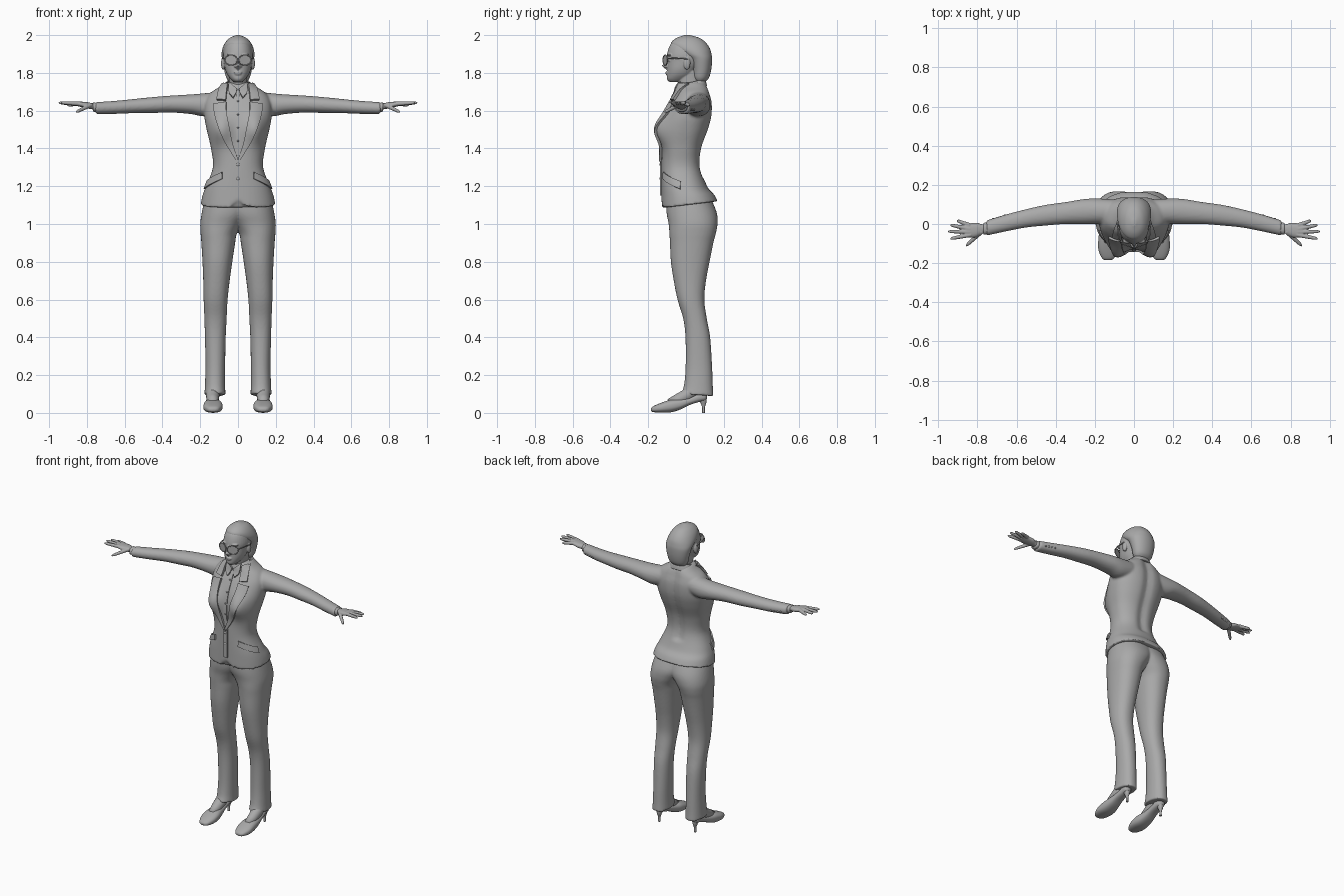
import bpy, bmesh, math
from mathutils import Vector
from mathutils.bvhtree import BVHTree

if "Cube" in bpy.data.objects:
    bpy.data.objects.remove(bpy.data.objects["Cube"])

GREY = (0.4, 0.4, 0.4, 1)
mat = bpy.data.materials.new("plain grey")
mat.use_nodes = True
mat.diffuse_color = GREY
mat.node_tree.nodes["Principled BSDF"].inputs["Base Color"].default_value = GREY


def add(name, bm):
    """Turn a bmesh into a smooth grey object."""
    bmesh.ops.recalc_face_normals(bm, faces=bm.faces)
    me = bpy.data.meshes.new(name)
    bm.to_mesh(me)
    bm.free()
    me.materials.append(mat)
    me.shade_smooth()
    ob = bpy.data.objects.new(name, me)
    bpy.context.collection.objects.link(ob)
    return ob


def bake(ob):
    """Apply all modifiers of an object."""
    bpy.context.view_layer.update()
    dg = bpy.context.evaluated_depsgraph_get()
    me = bpy.data.meshes.new_from_object(ob.evaluated_get(dg))
    ob.modifiers.clear()
    ob.data = me
    me.materials.clear()
    me.materials.append(mat)
    me.shade_smooth()
    return ob


def mirror(ob):
    ob.modifiers.new("mirror", "MIRROR").use_mirror_merge = False
    return bake(ob)


def spline(rows, t):
    i = min(int(t), len(rows) - 2)
    f = t - i
    a, b, c, d = (rows[max(0, min(len(rows) - 1, i + k))] for k in (-1, 0, 1, 2))
    return [q + f / 2 * (r - p + f * (2*p - 5*q + 4*r - s + f * (3*(q - r) + s - p)))
            for p, q, r, s in zip(a, b, c, d)]


def loft(bm, axis, rows, power=2.3, seg=40, steps=5, caps=True):
    """Skin rounded sections; each row is position, then low and high of both cross axes."""
    u, v = [k for k in range(3) if k != axis]
    rings = []
    for n in range((len(rows) - 1) * steps + 1):
        p, a0, a1, b0, b1 = spline(rows, n / steps)
        ring = []
        for k in range(seg):
            ang = math.tau * k / seg
            c, s = math.cos(ang), math.sin(ang)
            co = [p, p, p]
            co[u] = (a0 + a1) / 2 + (a1 - a0) / 2 * math.copysign(abs(c) ** (2 / power), c)
            co[v] = (b0 + b1) / 2 + (b1 - b0) / 2 * math.copysign(abs(s) ** (2 / power), s)
            ring.append(bm.verts.new(co))
        rings.append(ring)
    for r, q in zip(rings, rings[1:]):
        for k in range(seg):
            bm.faces.new((r[k - 1], r[k], q[k], q[k - 1]))
    if caps:
        bm.faces.new(rings[0])
        bm.faces.new(rings[-1])


def wide(rows):
    return [(z, -w, w, a, b) for z, w, a, b in rows]


def ball(bm, pos, size):
    new = bmesh.ops.create_uvsphere(bm, u_segments=20, v_segments=12, radius=1)["verts"]
    bmesh.ops.scale(bm, vec=size, verts=new)
    bmesh.ops.translate(bm, vec=pos, verts=new)


def tube(bm, pts, radii, seg=12):
    """Round tube along a path with varying radius."""
    pts = [Vector(p) for p in pts]
    rings = []
    for i, p in enumerate(pts):
        d = (pts[min(i + 1, len(pts) - 1)] - pts[max(i - 1, 0)]).normalized()
        a = d.cross(Vector((0.1, 0.2, 1))).normalized()
        b = d.cross(a)
        rings.append([bm.verts.new(p + radii[i] * (a * math.cos(k * math.tau / seg) + b * math.sin(k * math.tau / seg)))
                      for k in range(seg)])
    for r, q in zip(rings, rings[1:]):
        for k in range(seg):
            bm.faces.new((r[k - 1], r[k], q[k], q[k - 1]))
    bm.faces.new(rings[0])
    bm.faces.new(rings[-1])


def fuse(ob, voxel, rounds):
    rm = ob.modifiers.new("fuse", "REMESH")
    rm.mode, rm.voxel_size = "VOXEL", voxel
    sm = ob.modifiers.new("soften", "SMOOTH")
    sm.factor, sm.iterations = 0.5, rounds
    return bake(ob)


def bell(d, width):
    return math.exp(-(d / width) ** 2)


# Jacket: body with bust, spine groove and hem, fused with the sleeves
bm = bmesh.new()
loft(bm, 2, wide([(1.1, .198, -.13, .168), (1.15, .188, -.13, .148), (1.2, .17, -.13, .112),
                  (1.3, .133, -.13, .078), (1.4, .143, -.128, .085), (1.5, .166, -.128, .12),
                  (1.57, .178, -.115, .138), (1.64, .176, -.085, .14), (1.69, .15, -.055, .128),
                  (1.725, .1, -.045, .117), (1.75, .07, -.035, .1)]), seg=64)
for v in bm.verts:
    x, y, z = v.co
    if y < 0:
        v.co.y -= .045 * bell(abs(x) - .095, .05) * bell(z - 1.5, .075)
    elif z > 1.25:
        v.co.y -= .014 * bell(x, .03)
    low = max(0, 1 - (z - 1.1) / .08)
    v.co.z += low * (.12 * y + (.05 * max(0, 1 - abs(x) / .045) if y < 0 else 0))
for side in (-1, 1):
    loft(bm, 0, [(side * x, *r) for x, *r in (
        (.1, .0, .125, 1.58, 1.7), (.18, 0, .13, 1.57, 1.692), (.25, 0, .128, 1.582, 1.686),
        (.35, 0, .112, 1.59, 1.68), (.45, -.008, .098, 1.588, 1.672), (.55, -.018, .076, 1.587, 1.662),
        (.65, -.037, .05, 1.583, 1.652), (.755, -.06, .018, 1.582, 1.645))], power=2.1)
jacket = fuse(add("jacket", bm), .007, 5)
tree = BVHTree.FromPolygons([v.co for v in jacket.data.vertices],
                            [p.vertices for p in jacket.data.polygons])


def strip(name, inner, outer, thick, radial=False, both=True, cols=6, steps=6):
    """Cloth panel between two edge lines, laid on the jacket."""
    bm = bmesh.new()
    grid = []
    for n in range((len(inner) - 1) * steps + 1):
        a, b = (Vector(spline(e, n / steps)) for e in (inner, outer))
        row = []
        for k in range(cols + 1):
            h, z = a.lerp(b, k / cols)
            start = Vector((math.sin(h), -math.cos(h), z)) if radial else Vector((h, -1, z))
            aim = Vector((-start.x, -start.y, 0)) if radial else Vector((0, 1, 0))
            hit = tree.ray_cast(start, aim)[0]
            if hit is None or hit.y > .08:
                hit = tree.find_nearest(Vector((h, -.04, z)))[0]
            row.append(bm.verts.new(hit - aim.normalized() * thick / 2))
        grid.append(row)
    for r, q in zip(grid, grid[1:]):
        for k in range(cols):
            bm.faces.new((r[k], r[k + 1], q[k + 1], q[k]))
    ob = add(name, bm)
    so = ob.modifiers.new("cloth", "SOLIDIFY")
    so.thickness, so.offset = thick, 0
    bake(ob)
    if both:
        mirror(ob)
    bpy.ops.object.select_all(action="DESELECT")
    bpy.context.view_layer.objects.active = ob
    ob.select_set(True)
    bpy.ops.object.shade_smooth_by_angle(angle=math.radians(40))


# Lapels, collars, shirt placket, front edge and pocket flaps
strip("lapels", [(.062, 1.645), (.06, 1.58), (.035, 1.45), (.001, 1.345)],
      [(.128, 1.635), (.12, 1.57), (.078, 1.45), (.006, 1.33)], .014)
strip("jacket_collar", [(.052, 1.742), (.06, 1.7), (.064, 1.655)],
      [(.08, 1.742), (.1, 1.71), (.112, 1.658)], .016)
strip("shirt_collar", [(.004, 1.715), (.012, 1.69), (.026, 1.668)],
      [(.045, 1.748), (.05, 1.715), (.046, 1.69)], .014)
strip("shirt_placket", [(-.011, 1.7), (-.011, 1.36)], [(.011, 1.7), (.011, 1.36)], .006, both=False)
strip("jacket_front_edge", [(-.012, 1.34), (-.012, 1.15)], [(.015, 1.34), (.015, 1.15)], .007, both=False)
strip("pocket_flaps", [(.62, 1.275), (1.4, 1.225)], [(.6, 1.24), (1.4, 1.185)], .009, radial=True, steps=12)

# Shirt, jacket and sleeve buttons
bm = bmesh.new()
for z, r in ((1.65, .005), (1.58, .005), (1.51, .005), (1.44, .005), (1.315, .009), (1.24, .009)):
    hit = tree.ray_cast(Vector((0, -1, z)), Vector((0, 1, 0)))[0]
    ball(bm, hit - Vector((0, .005, 0)), (r, .005, r))
for side in (-1, 1):
    for k in range(4):
        hit = tree.ray_cast(Vector((side * (.66 + .02 * k), .5, 1.605)), Vector((0, -1, 0)))[0]
        ball(bm, hit, (.006, .004, .006))
add("buttons", bm)

# Standing collar around the neck
bm = bmesh.new()
loft(bm, 2, wide([(1.725, .082, -.03, .112), (1.75, .07, -.03, .106), (1.765, .06, -.025, .098)]), caps=False)
for v in bm.verts:
    v.co.z += .22 * (v.co.y - .09)
collar = add("neck_collar", bm)
collar.modifiers.new("cloth", "SOLIDIFY").thickness = .008
bake(collar)

# Trousers: two legs meeting at the hips
bm = bmesh.new()
for side in (-1, 1):
    loft(bm, 2, [(z, side * a, side * b, c, d) for z, a, b, c, d in (
        (1.14, -.1, .175, -.105, .13), (1.06, -.07, .192, -.103, .163), (1, -.025, .2, -.092, .167),
        (.95, .006, .198, -.088, .158), (.9, .015, .194, -.085, .145), (.8, .03, .188, -.08, .125),
        (.7, .044, .184, -.065, .106), (.6, .055, .182, -.045, .097), (.5, .06, .178, -.015, .11),
        (.4, .065, .175, -.003, .128), (.25, .068, .172, -.002, .138), (.15, .068, .175, -.01, .142),
        (.1, .066, .178, -.025, .146))], power=2.2)
for v in bm.verts:
    v.co.z -= .08 * v.co.y * max(0, 1 - (v.co.z - .1) / .1)
fuse(add("trousers", bm), .007, 4)

# Heeled shoes with feet inside
bm = bmesh.new()
loft(bm, 1, [(-.185, .118, .148, .01, .024), (-.172, .1, .165, .004, .036), (-.13, .084, .182, .001, .054),
             (-.08, .082, .182, .003, .07), (-.03, .092, .176, .018, .075), (.02, .1, .168, .042, .084),
             (.07, .102, .162, .058, .105), (.1, .108, .158, .064, .115), (.112, .122, .145, .075, .105)],
     power=2.5)
loft(bm, 2, [(0, .125, .14, .085, .1), (.03, .125, .14, .085, .1), (.055, .118, .147, .075, .108),
             (.08, .11, .155, .06, .11)], seg=20)
mirror(add("shoes", bm))
bm = bmesh.new()
tube(bm, [(.133, -.09, .052), (.134, -.04, .07), (.134, .01, .095), (.132, .05, .13), (.13, .07, .2)],
     [.022, .032, .036, .038, .038], 20)
mirror(add("feet", bm))

# Hands with spread fingers, and shirt cuffs
bm = bmesh.new()
loft(bm, 0, [(.72, -.045, .005, 1.597, 1.635), (.77, -.046, -.002, 1.607, 1.64), (.8, -.064, .006, 1.612, 1.645),
             (.835, -.07, .004, 1.62, 1.648), (.862, -.066, 0, 1.628, 1.648)], seg=24)
for root, tip in (((.85, -.003, 1.635), (.905, .018, 1.63)), ((.855, -.022, 1.638), (.938, -.005, 1.64)),
                  ((.855, -.04, 1.638), (.95, -.038, 1.642)), ((.85, -.058, 1.637), (.938, -.075, 1.642)),
                  ((.79, -.05, 1.625), (.858, -.112, 1.592))):
    a, b = Vector(root), Vector(tip)
    tube(bm, [a.lerp(b, t) for t in (-.2, .3, .6, .85, 1)], [.012, .0105, .0095, .0085, .004])
mirror(fuse(add("hands", bm), .003, 3))
bm = bmesh.new()
loft(bm, 0, [(.73, -.05, .01, 1.59, 1.64), (.768, -.054, .006, 1.595, 1.643)])
mirror(add("shirt_cuffs", bm))

# Head with neck, nose, lips, brows, eyes and ears
bm = bmesh.new()
loft(bm, 2, wide([(1.752, .022, -.088, -.02), (1.766, .038, -.1, .01), (1.79, .056, -.101, .04),
                  (1.82, .068, -.1, .06), (1.86, .075, -.1, .09), (1.9, .078, -.1, .1),
                  (1.95, .066, -.083, .09), (1.985, .035, -.05, .06)]), power=2.1)
loft(bm, 2, wide([(1.66, .06, -.04, .09), (1.71, .05, -.035, .085), (1.75, .048, -.042, .085),
                  (1.81, .05, -.05, .08)]))
tube(bm, [(0, -.094, 1.89), (0, -.106, 1.865), (0, -.118, 1.84), (0, -.1, 1.826)], [.007, .009, .012, .01])
ball(bm, (0, -.1, 1.803), (.022, .009, .006))
ball(bm, (0, -.099, 1.794), (.018, .009, .006))
for s in (-1, 1):
    ball(bm, (s * .012, -.104, 1.836), (.009, .01, .008))
    ball(bm, (s * .033, -.085, 1.868), (.016, .012, .01))
    ball(bm, (s * .034, -.086, 1.895), (.026, .014, .007))
    ball(bm, (s * .078, .005, 1.85), (.012, .018, .034))
fuse(add("head", bm), .0035, 3)

# Smooth swept-back hair
bm = bmesh.new()
loft(bm, 2, wide([(1.752, .045, .05, .1), (1.775, .062, .035, .122), (1.82, .074, .03, .134),
                  (1.87, .084, .012, .138), (1.9, .087, -.03, .135), (1.93, .082, -.07, .126),
                  (1.96, .068, -.078, .105), (1.985, .044, -.05, .072), (2, .01, -.008, .02)]), power=2.1)
add("hair", bm)

# Glasses: round rims, thin lenses, bridge and temples
bm = bmesh.new()
ring = [(.037 + .032 * math.cos(k * math.tau / 28), -.11 + .012 * math.cos(k * math.tau / 28),
         1.868 + .027 * math.sin(k * math.tau / 28)) for k in range(29)]
tube(bm, ring, [.0028] * 29, 8)
bm.faces.new([bm.verts.new(p) for p in ring[:-1]])
tube(bm, [(-.001, -.121, 1.876), (.008, -.12, 1.874)], [.003] * 2, 8)
tube(bm, [(.068, -.098, 1.876), (.08, -.06, 1.878), (.086, .01, 1.874)], [.003] * 3, 8)
mirror(add("glasses", bm))
